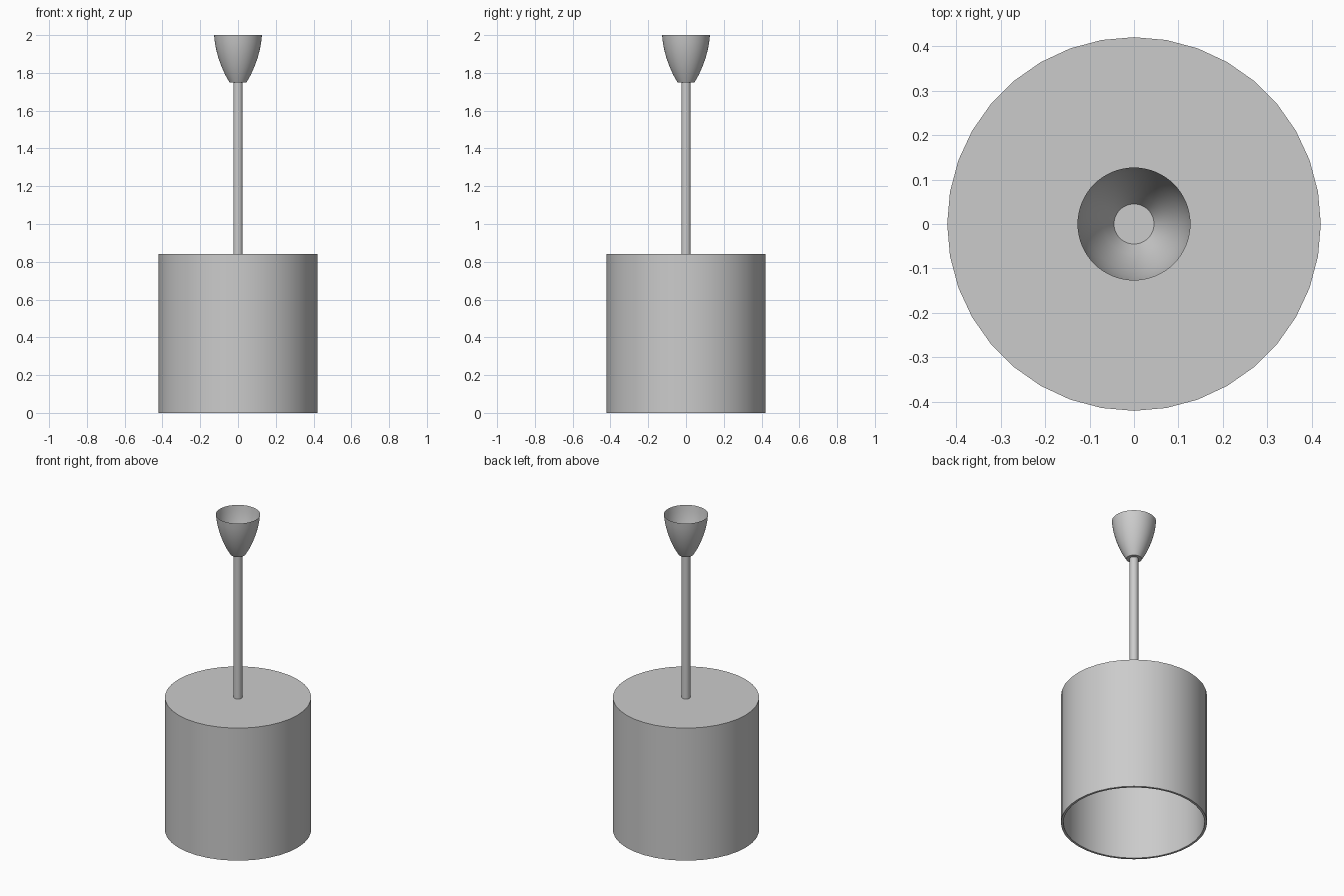
import bpy
import bmesh
import math

if "Cube" in bpy.data.objects:
    bpy.data.objects.remove(bpy.data.objects["Cube"], do_unlink=True)

grey = bpy.data.materials.new("light_grey")
grey.use_nodes = True
grey.diffuse_color = (0.6, 0.6, 0.6, 1)
grey.node_tree.nodes["Principled BSDF"].inputs["Base Color"].default_value = (0.6, 0.6, 0.6, 1)


def lathe(name, profile, sides):
    """Turn a profile of (radius, height) points around the z axis."""
    bm = bmesh.new()
    verts = [bm.verts.new((r, 0, z)) for r, z in profile]
    edges = [bm.edges.new(pair) for pair in zip(verts, verts[1:])]
    bmesh.ops.spin(bm, geom=verts + edges, cent=(0, 0, 0), axis=(0, 0, 1),
                   angle=math.tau, steps=sides, use_duplicate=False)
    bmesh.ops.remove_doubles(bm, verts=bm.verts, dist=0.0001)
    bmesh.ops.recalc_face_normals(bm, faces=bm.faces)
    mesh = bpy.data.meshes.new(name)
    bm.to_mesh(mesh)
    bm.free()
    mesh.materials.append(grey)
    obj = bpy.data.objects.new(name, mesh)
    bpy.context.collection.objects.link(obj)
    bpy.ops.object.select_all(action="DESELECT")
    obj.select_set(True)
    bpy.context.view_layer.objects.active = obj
    bpy.ops.object.shade_smooth_by_angle(angle=math.radians(35))
    return obj


# Drum shade, open below, with a thin wall and a closed top
radius, height, wall = 0.42, 0.84, 0.014
lathe("shade", [(0, height), (radius, height), (radius, 0), (radius - wall, 0),
                (radius - wall, height - wall), (0, height - wall)], 36)

# Hanging rod between shade and ceiling cup
lathe("rod", [(0, 0.83), (0.025, 0.83), (0.025, 1.753), (0, 1.753)], 32)

# Ceiling cup, a thin open bowl with a flat floor
lathe("ceiling_cup", [(0, 1.75), (0.045, 1.75), (0.068, 1.79), (0.088, 1.835),
                      (0.104, 1.88), (0.116, 1.925), (0.123, 1.965), (0.127, 2.0)], 64)
